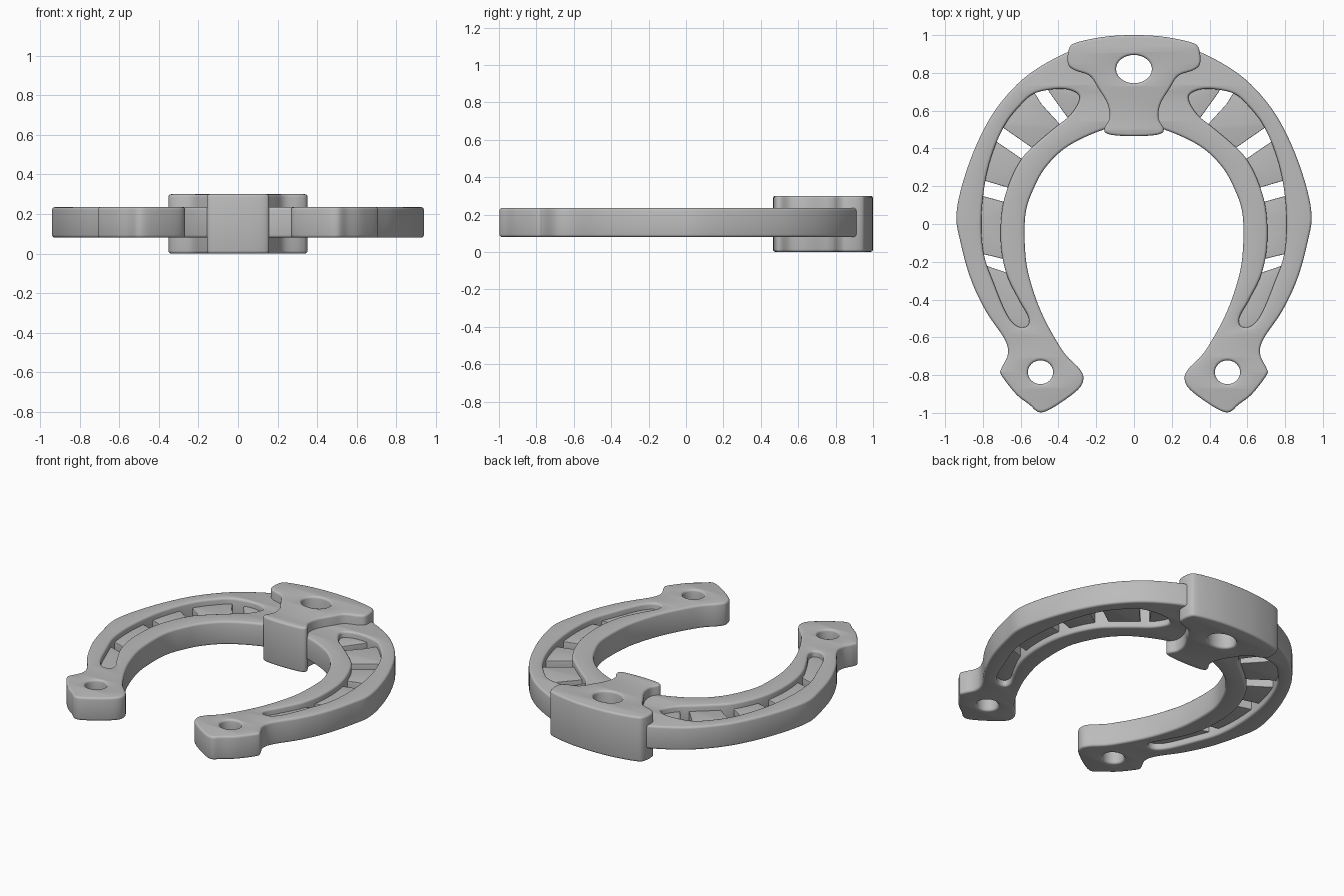
import bpy, bmesh, math

if "Cube" in bpy.data.objects:
    bpy.data.objects.remove(bpy.data.objects["Cube"])

grey = bpy.data.materials.new("plain grey")
grey.diffuse_color = (0.5, 0.5, 0.5, 1)
grey.use_nodes = True
grey.node_tree.nodes["Principled BSDF"].inputs["Base Color"].default_value = grey.diffuse_color


def smooth(pts, n=6):
    """Closed smooth loop through the given points."""
    out, c = [], len(pts)
    for i in range(c):
        p = [pts[(i + k) % c] for k in (-1, 0, 1, 2)]
        for s in range(n):
            t = s / n
            out.append(tuple(0.5 * (2 * b + (d - a) * t + (2 * a - 5 * b + 4 * d - e) * t * t
                                    + (3 * b - a - 3 * d + e) * t ** 3)
                             for a, b, d, e in zip(*p)))
    return out


def flip(pts):
    return [(-x, y) for x, y in reversed(pts)]


def symmetric(half):
    """Half outline starting and ending on x = 0, closed by its mirror image."""
    return half + flip(half)[1:-1]


def ellipse(x, y, rx, ry, n=32):
    return [(x + rx * math.cos(math.tau * i / n), y + ry * math.sin(math.tau * i / n))
            for i in range(n)]


def plate(name, loops, z0, z1, bevel):
    """Filled, extruded plate with rounded edges; inner loops become holes."""
    cu = bpy.data.curves.new(name, 'CURVE')
    cu.dimensions, cu.fill_mode = '2D', 'BOTH'
    cu.extrude = (z1 - z0) / 2 - bevel
    cu.bevel_depth, cu.bevel_resolution, cu.offset = bevel, 2, -bevel
    for loop in loops:
        sp = cu.splines.new('POLY')
        sp.points.add(len(loop) - 1)
        for p, (x, y) in zip(sp.points, loop):
            p.co = (x, y, 0, 1)
        sp.use_cyclic_u = True
    ob = bpy.data.objects.new(name, cu)
    bpy.context.collection.objects.link(ob)
    bpy.ops.object.select_all(action='DESELECT')
    ob.select_set(True)
    bpy.context.view_layer.objects.active = ob
    bpy.ops.object.convert(target='MESH')
    ob = bpy.context.object
    bm = bmesh.new()
    bm.from_mesh(ob.data)
    bmesh.ops.remove_doubles(bm, verts=bm.verts, dist=0.0002)
    bmesh.ops.recalc_face_normals(bm, faces=bm.faces)
    bmesh.ops.translate(bm, verts=bm.verts, vec=(0, 0, (z0 + z1) / 2))
    bm.to_mesh(ob.data)
    bm.free()
    ob.data.materials.clear()
    ob.data.materials.append(grey)
    bpy.ops.object.shade_smooth_by_angle(angle=math.radians(35))
    return ob


# Horseshoe body with long grooves and nail holes
body_half = [(0, .95), (.2, .94), (.35, .91), (.56, .79), (.715, .63), (.82, .45), (.90, .24),
             (.94, .05), (.918, -.10), (.865, -.29), (.785, -.46), (.685, -.61), (.668, -.69),
             (.702, -.765), (.702, -.80), (.625, -.90), (.555, -.955), (.50, -.997),
             (.425, -.97), (.30, -.88), (.268, -.82), (.29, -.765), (.375, -.675), (.48, -.49),
             (.545, -.315), (.575, -.16), (.575, .05), (.53, .19), (.46, .31), (.345, .415),
             (.16, .50), (0, .53)]
groove = smooth([(.288, .665), (.325, .705), (.41, .715), (.53, .69), (.61, .62), (.68, .53),
                 (.74, .40), (.785, .24), (.808, .03), (.795, -.16), (.74, -.32), (.675, -.475),
                 (.62, -.54), (.565, -.54), (.56, -.49), (.61, -.40), (.675, -.265),
                 (.705, -.105), (.698, .08), (.655, .23), (.595, .345), (.53, .415),
                 (.425, .505), (.335, .58)])
nail = ellipse(.495, -.785, .067, .063)
plate("horseshoe_body",
      [smooth(symmetric(body_half)), groove, flip(groove), nail, flip(nail),
       ellipse(0, .82, .115, .095)], 0.08, 0.235, 0.014)

# Thin webs across the grooves, leaving slots between them
webs = [
    [(.45, .70), (.46, .735), (.36, .735), (.28, .71), (.265, .65), (.315, .57), (.335, .54)],
    [(.53, .70), (.49, .635), (.38, .515), (.42, .49), (.52, .39), (.70, .515), (.70, .54), (.63, .63)],
    [(.755, .455), (.58, .335), (.64, .185), (.81, .235)],
    [(.68, .115), (.825, .155), (.83, .03), (.815, -.155), (.67, -.19), (.69, -.105), (.685, .05)],
    [(.66, -.262), (.80, -.215), (.76, -.33), (.69, -.48), (.625, -.56), (.555, -.555),
     (.545, -.49), (.595, -.40)],
]
for i, w in enumerate(webs):
    for side, loop in (("right", w), ("left", flip(w))):
        plate(f"groove_web_{side}_{i + 1}", [loop], 0.12, 0.195, 0.004)

# Thick clip wrapped round the toe
clip_half = [(0, 1.0), (.15, .992), (.30, .962), (.343, .93), (.35, .85), (.315, .815),
             (.235, .785), (.19, .72), (.14, .635), (.13, .56), (.158, .50), (.125, .473),
             (0, .465)]
plate("toe_clip", [smooth(symmetric(clip_half)), ellipse(0, .82, .095, .075)], 0.0, 0.3, 0.014)
